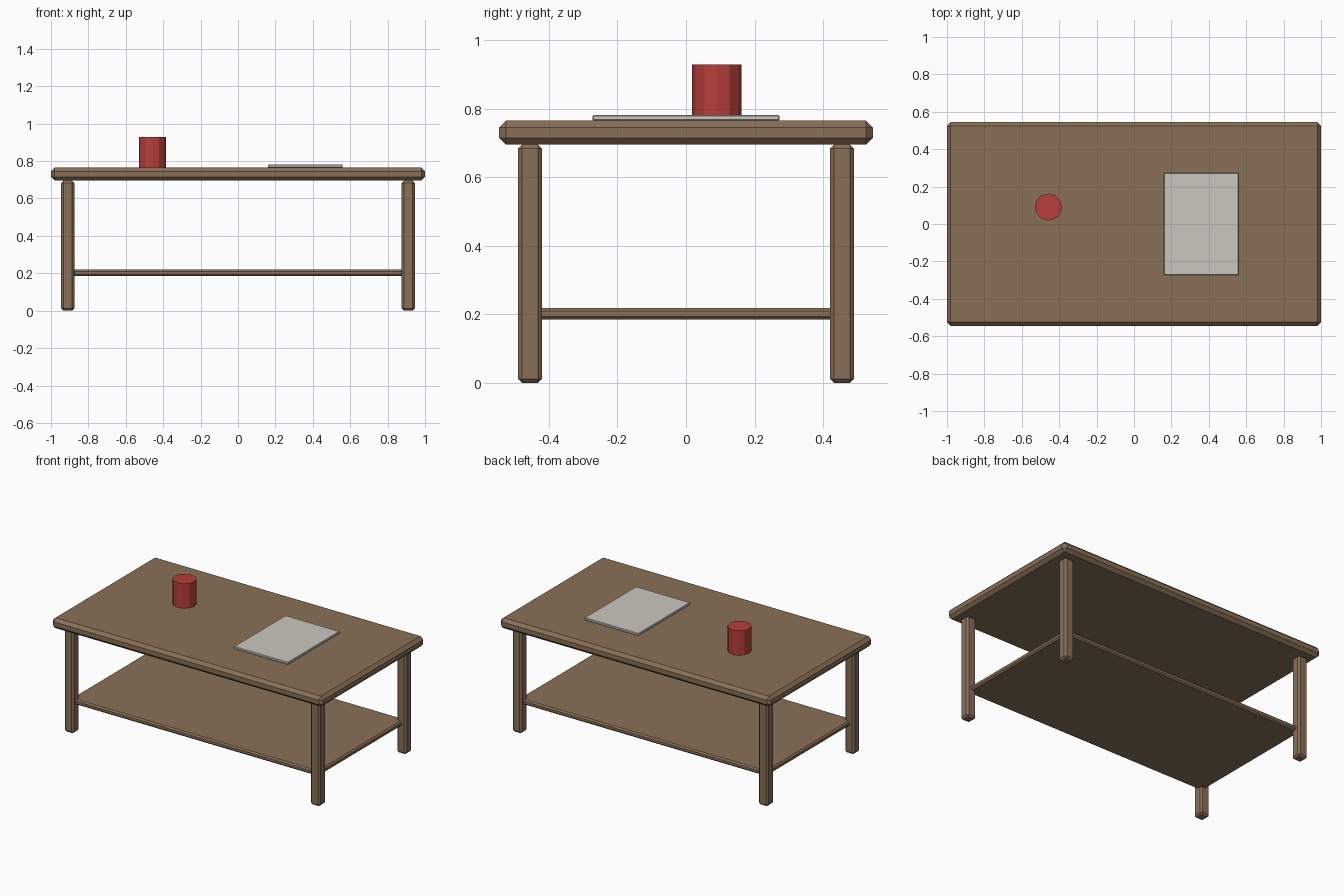
import bpy
import bmesh
from mathutils import Matrix

cube = bpy.data.objects.get("Cube")
if cube:
    bpy.data.objects.remove(cube, do_unlink=True)


def make_material(name, rgb):
    mat = bpy.data.materials.new(name)
    mat.use_nodes = True
    color = (*rgb, 1.0)
    mat.diffuse_color = color
    mat.node_tree.nodes["Principled BSDF"].inputs["Base Color"].default_value = color
    return mat


wood = make_material("brown wood", (0.25, 0.16, 0.095))
red = make_material("red ceramic", (0.47, 0.05, 0.043))
paper = make_material("off-white paper", (0.60, 0.57, 0.52))


def add_object(name, bm, mat, location):
    mesh = bpy.data.meshes.new(name)
    bm.to_mesh(mesh)
    bm.free()
    mesh.materials.append(mat)
    obj = bpy.data.objects.new(name, mesh)
    obj.location = location
    bpy.context.collection.objects.link(obj)
    return obj


def chamfered_box(name, size, center, chamfer, mat):
    bm = bmesh.new()
    bmesh.ops.create_cube(bm, size=1.0, matrix=Matrix.Diagonal((*size, 1.0)))
    obj = add_object(name, bm, mat, center)
    bevel = obj.modifiers.new("Chamfer", "BEVEL")
    bevel.width = chamfer
    bevel.segments = 1
    return obj


# Table top and lower shelf
chamfered_box("table_top", (2.0, 1.09, 0.07), (0, 0, 0.73), 0.02, wood)
chamfered_box("lower_shelf", (1.83, 0.92, 0.034), (0, 0, 0.202), 0.009, wood)

# Four legs
for x_side, x_name in ((-1, "right"), (1, "left")):
    for y_side, y_name in ((-1, "front"), (1, "back")):
        chamfered_box(f"{y_name}_{x_name}_leg", (0.07, 0.07, 0.695),
                      (0.91 * x_side, 0.455 * y_side, 0.3475), 0.012, wood)

# Magazine lying on the top
chamfered_box("magazine", (0.4, 0.545, 0.016), (0.36, 0, 0.773), 0.003, paper)

# Faceted cup
bm = bmesh.new()
bmesh.ops.create_cone(bm, cap_ends=True, segments=12,
                      radius1=0.0725, radius2=0.0725, depth=0.165)
add_object("cup", bm, red, (-0.458, 0.09, 0.8465))
